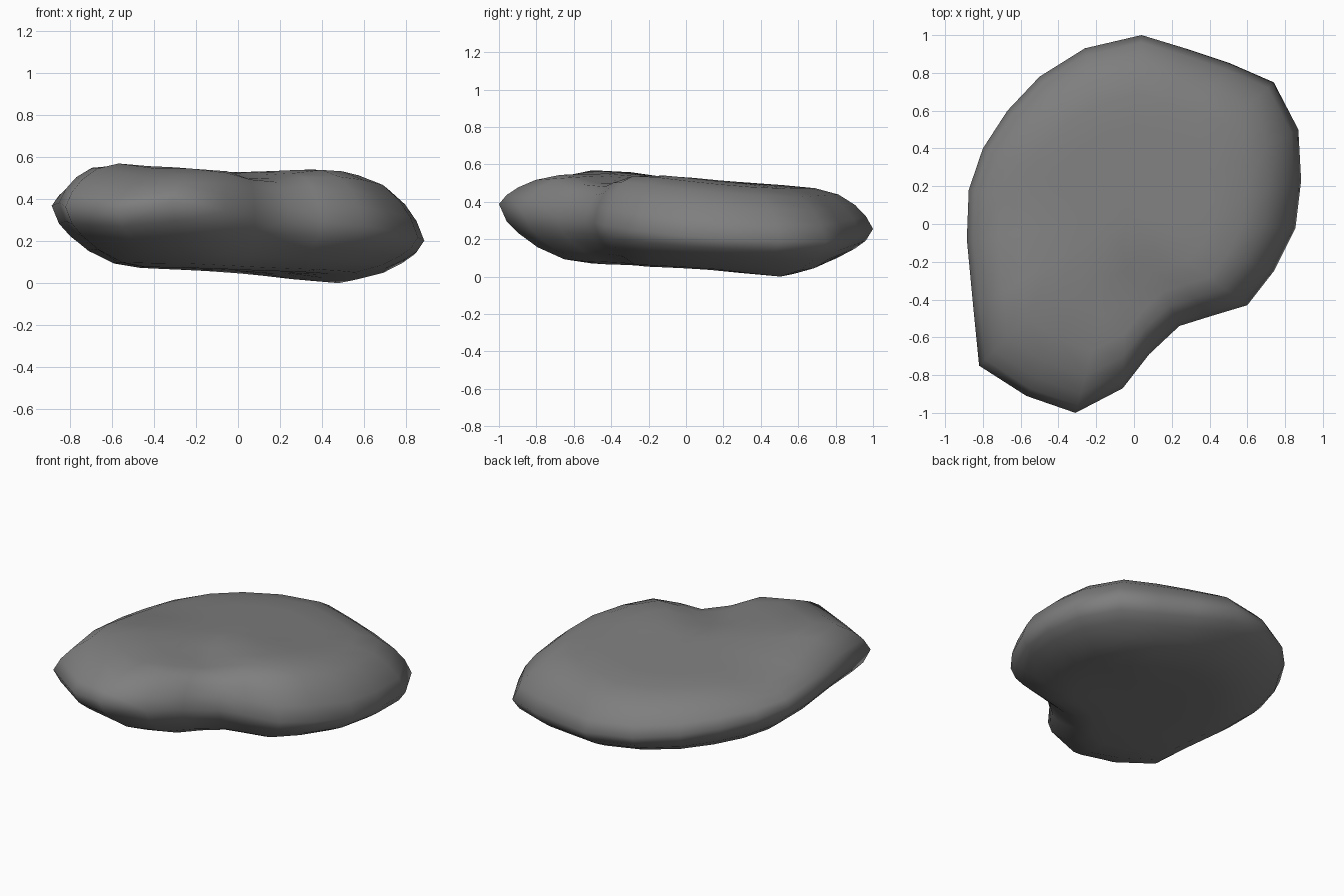
import bpy, bmesh, math

if "Cube" in bpy.data.objects:
    bpy.data.objects.remove(bpy.data.objects["Cube"])

# Plan outline of the stone, clockwise from the back
OUTLINE = [(0.04, 1.0), (0.27, 0.93), (0.51, 0.85), (0.74, 0.75), (0.87, 0.5),
           (0.885, 0.23), (0.855, -0.02), (0.74, -0.25), (0.6, -0.43), (0.4, -0.49),
           (0.24, -0.54), (0.08, -0.69), (-0.06, -0.87), (-0.31, -1.0), (-0.57, -0.91),
           (-0.82, -0.75), (-0.85, -0.45), (-0.885, -0.08), (-0.875, 0.18), (-0.8, 0.4),
           (-0.67, 0.6), (-0.5, 0.78), (-0.26, 0.93)]
CX, CY = -0.03, 0.03

# (scale of outline, share of the way from the rim to the top / bottom surface)
TOP = [(0.96, 0.34), (0.9, 0.62), (0.81, 0.86), (0.68, 0.98), (0.5, 1), (0.3, 1), (0.13, 1)]
BOTTOM = [(0.96, 0.3), (0.9, 0.5), (0.8, 0.74), (0.66, 0.94), (0.52, 1), (0.28, 1)]


def bump(x, y, bx, by, r):
    return math.exp(-((x - bx) ** 2 + (y - by) ** 2) / (r * r))


def rim_z(x, y):
    return (0.29 - 0.085 * x - 0.05 * y + 0.015 * bump(x, y, 0.55, -0.4, 0.3)
            - 0.06 * bump(x, y, -0.7, -0.87, 0.22) + 0.025 * bump(x, y, -0.3, -1.0, 0.2)
            + 0.02 * bump(x, y, 0.04, 1.0, 0.3))


def top_z(x, y):
    z = 0.527 - 0.07 * y - 0.05 * max(x, 0) ** 2
    # Two raised lobes with a shallow hollow between them at the notch
    z += 0.03 * bump(x, y, -0.7, -0.43, 0.26) + 0.015 * bump(x, y, 0.4, -0.12, 0.3)
    z -= 0.06 * bump(x, y, 0.08, -0.42, 0.22)
    # Lower shoulders on the front tip and the left side
    return z - 0.07 * bump(x, y, -0.42, -0.98, 0.35) - 0.045 * bump(x, y, -0.78, 0.14, 0.28)


def bottom_z(x, y):
    # Nearly flat, sagging to the ground under the back right corner
    return 0.062 - 0.03 * x - 0.01 * y - 0.06 * bump(x, y, 0.53, 0.63, 0.38)


bm = bmesh.new()
rim = [bm.verts.new((x, y, rim_z(x, y))) for x, y in OUTLINE]
n = len(rim)


def build_side(profile, surface):
    prev = rim
    for s, f in profile:
        ring = []
        for x0, y0 in OUTLINE:
            x, y = CX + (x0 - CX) * s, CY + (y0 - CY) * s
            r = rim_z(x0, y0)
            ring.append(bm.verts.new((x, y, r + (surface(x, y) - r) * f)))
        for i in range(n):
            j = (i + 1) % n
            bm.faces.new((prev[i], prev[j], ring[j], ring[i]))
        prev = ring
    c = bm.verts.new((CX, CY, surface(CX, CY)))
    for i in range(n):
        bm.faces.new((prev[i], prev[(i + 1) % n], c))


# Upper and lower halves meeting at the rim
build_side(TOP, top_z)
build_side(BOTTOM, bottom_z)
bmesh.ops.recalc_face_normals(bm, faces=bm.faces[:])

# Rest the stone on the ground
low = min(v.co.z for v in bm.verts)
for v in bm.verts:
    v.co.z -= low
for f in bm.faces:
    f.smooth = True

mesh = bpy.data.meshes.new("flat_stone")
bm.to_mesh(mesh)
bm.free()

# Dark grey stone colour
stone = bpy.data.materials.new("dark_stone")
stone.diffuse_color = (0.21, 0.21, 0.21, 1)
stone.use_nodes = True
stone.node_tree.nodes["Principled BSDF"].inputs["Base Color"].default_value = stone.diffuse_color
mesh.materials.append(stone)
bpy.context.collection.objects.link(bpy.data.objects.new("flat_stone", mesh))
